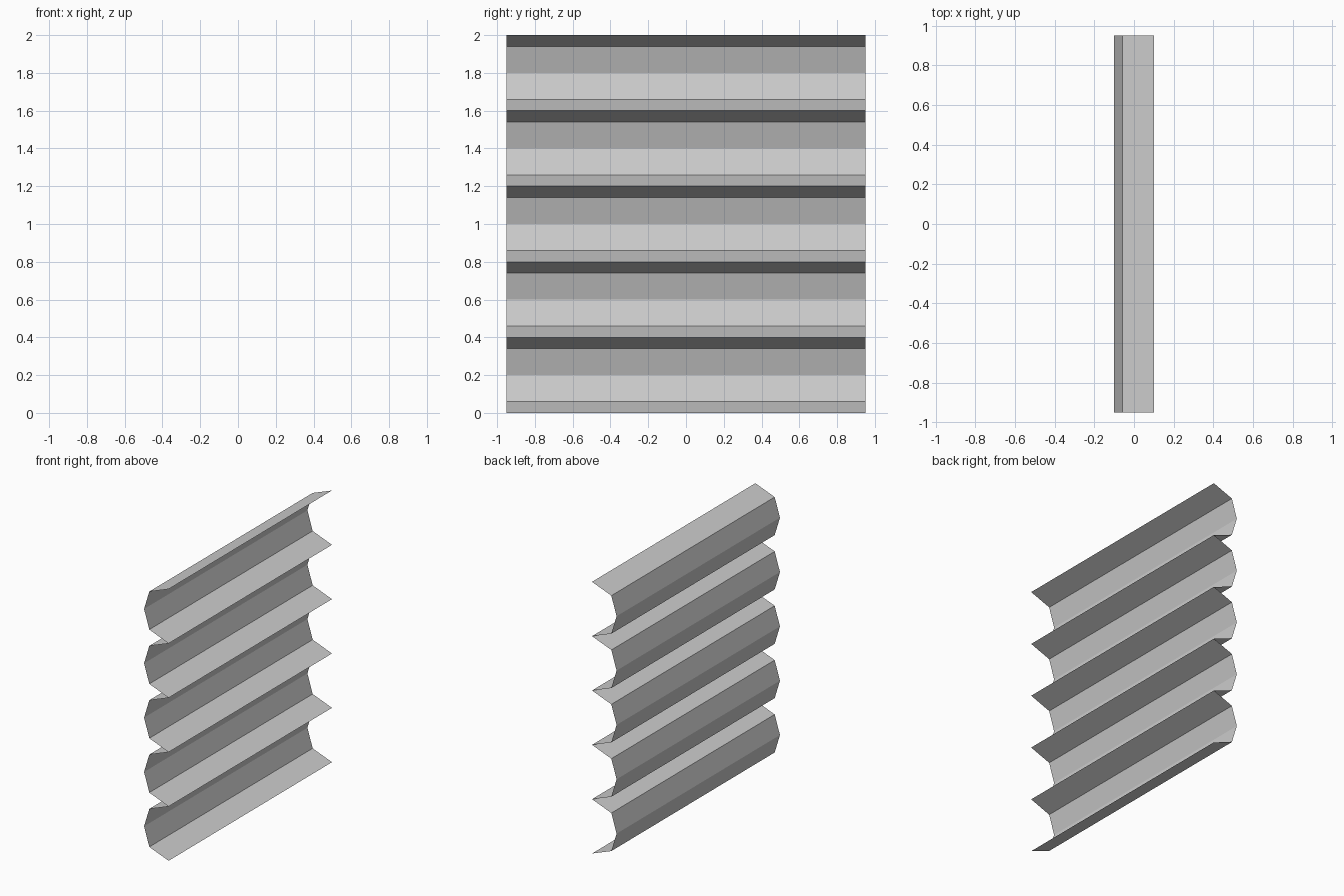
import bpy
import bmesh
from mathutils import Vector

if "Cube" in bpy.data.objects:
    bpy.data.objects.remove(bpy.data.objects["Cube"])

RIBS = 5
PITCH = 0.4
HALF_WIDTH = 0.95
# One rib of the fluted sheet: (x, height above rib start)
RIB = [(0.1, 0.0), (-0.057, 0.06), (-0.1, 0.2), (-0.057, 0.34)]

# Full section: repeated ribs closed by the last ridge
section = [(x, i * PITCH + z) for i in range(RIBS) for x, z in RIB]
section.append((0.1, RIBS * PITCH))

# Open, zero-thickness corrugated sheet swept along y
bm = bmesh.new()
verts = [bm.verts.new((x, -HALF_WIDTH, z)) for x, z in section]
edges = [bm.edges.new(pair) for pair in zip(verts, verts[1:])]
swept = bmesh.ops.extrude_edge_only(bm, edges=edges)["geom"]
new_verts = [g for g in swept if isinstance(g, bmesh.types.BMVert)]
bmesh.ops.translate(bm, verts=new_verts, vec=Vector((0, 2 * HALF_WIDTH, 0)))

# Face the hollow side of the ribs toward +x
bm.normal_update()
bmesh.ops.reverse_faces(bm, faces=[f for f in bm.faces if f.normal.x < 0])

mesh = bpy.data.meshes.new("corrugated_sheet")
bm.to_mesh(mesh)
bm.free()
sheet = bpy.data.objects.new("corrugated_sheet", mesh)
bpy.context.collection.objects.link(sheet)
